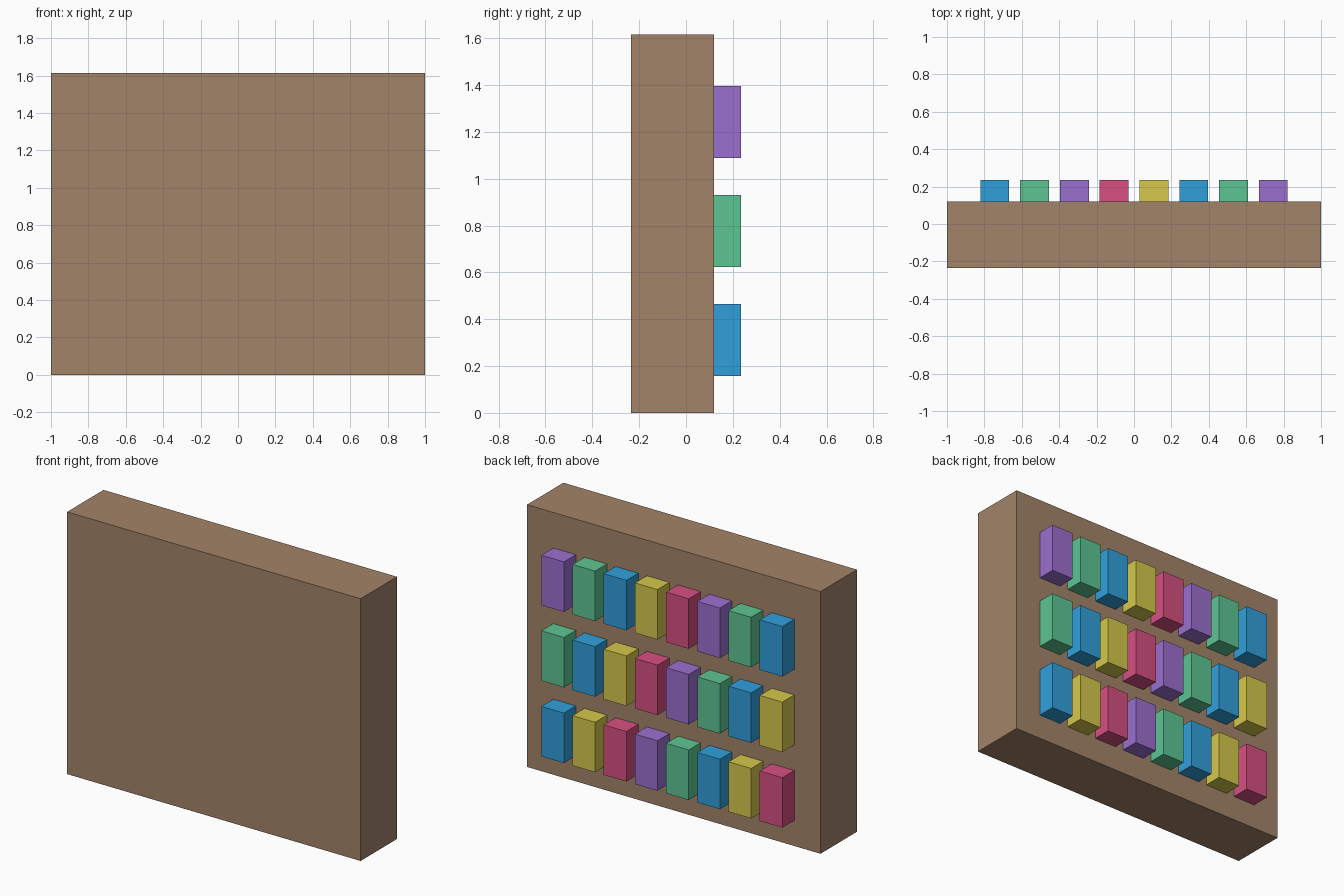
import bpy

if "Cube" in bpy.data.objects:
    bpy.data.objects.remove(bpy.data.objects["Cube"])


def material(name, rgb):
    mat = bpy.data.materials.new(name)
    mat.diffuse_color = (*rgb, 1.0)
    mat.use_nodes = True
    mat.node_tree.nodes["Principled BSDF"].inputs["Base Color"].default_value = mat.diffuse_color
    return mat


def box(name, low, high, mat):
    center = [(a + b) / 2 for a, b in zip(low, high)]
    bpy.ops.mesh.primitive_cube_add(size=1, location=center)
    obj = bpy.context.object
    obj.name = name
    obj.scale = [b - a for a, b in zip(low, high)]
    bpy.ops.object.transform_apply(location=False, rotation=False, scale=True)
    obj.data.materials.append(mat)
    return obj


wood = material("wood", (0.36, 0.23, 0.14))
# cover colours, in the order they repeat along a row
covers = [
    material("pink", (0.68, 0.08, 0.22)),
    material("yellow", (0.67, 0.58, 0.07)),
    material("blue", (0.03, 0.35, 0.71)),
    material("green", (0.11, 0.56, 0.29)),
    material("purple", (0.33, 0.16, 0.63)),
]

# solid bookcase block
BACK = 0.119
box("bookcase", (-1, -0.235, 0), (1, BACK, 1.615), wood)

# three rows of eight books standing out of the rear face
W, H = 0.154, 0.308
for row in range(3):
    z = 0.157 + 0.4655 * row
    for col in range(8):
        x = -0.744 + 0.2126 * col
        box(f"book_{row + 1}_{col + 1}", (x - W / 2, BACK, z),
            (x + W / 2, 0.235, z + H), covers[(row + col) % 5])
